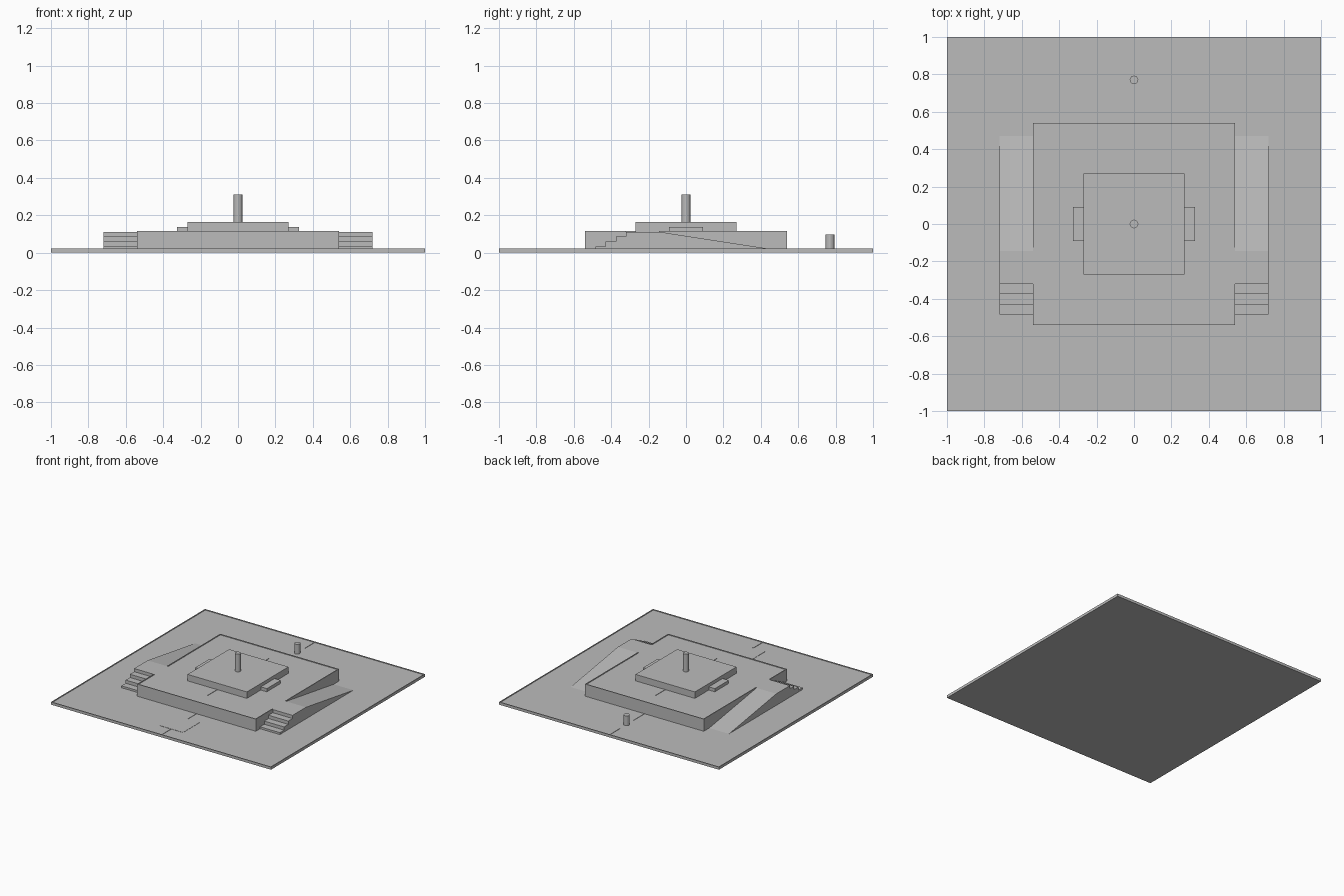
import bpy
import bmesh

old = bpy.data.objects.get("Cube")
if old:
    bpy.data.objects.remove(old)

grey = bpy.data.materials.new("plain_grey")
grey.use_nodes = True
colour = (0.5, 0.5, 0.5, 1)
grey.diffuse_color = colour
grey.node_tree.nodes["Principled BSDF"].inputs["Base Color"].default_value = colour


def finish(name, bm):
    bmesh.ops.recalc_face_normals(bm, faces=bm.faces[:])
    mesh = bpy.data.meshes.new(name)
    bm.to_mesh(mesh)
    bm.free()
    mesh.materials.append(grey)
    obj = bpy.data.objects.new(name, mesh)
    bpy.context.collection.objects.link(obj)
    return obj


def box(name, x0, x1, y0, y1, z0, z1):
    bm = bmesh.new()
    bmesh.ops.create_cube(bm, size=1)
    for v in bm.verts:
        v.co.x = x1 if v.co.x > 0 else x0
        v.co.y = y1 if v.co.y > 0 else y0
        v.co.z = z1 if v.co.z > 0 else z0
    return finish(name, bm)


def post(name, y, z0, z1, radius=0.023):
    bm = bmesh.new()
    bmesh.ops.create_cone(bm, cap_ends=True, segments=16, radius1=radius,
                          radius2=radius, depth=z1 - z0)
    bmesh.ops.translate(bm, verts=bm.verts[:], vec=(0, y, (z0 + z1) / 2))
    return finish(name, bm)


def side_profile(name, points, x0, x1):
    """Extrude a (y, z) outline across x."""
    bm = bmesh.new()
    face = bm.faces.new([bm.verts.new((x0, y, z)) for y, z in points])
    out = bmesh.ops.extrude_face_region(bm, geom=[face])
    moved = [g for g in out["geom"] if isinstance(g, bmesh.types.BMVert)]
    bmesh.ops.translate(bm, verts=moved, vec=(x1 - x0, 0, 0))
    return finish(name, bm)


GROUND, DECK, LIP, EDGE = 0.017, 0.112, 0.005, 0.007
HALF, OUTER = 0.54, 0.72

# Ground slab and the two central tiers
box("ground_slab", -1, 1, -1, 1, 0, GROUND)
box("main_platform", -HALF, HALF, -HALF, HALF, GROUND, DECK)
box("upper_platform", -0.27, 0.27, -0.27, 0.27, DECK, 0.165)

# Low rims along the front and back edges
for label, half, z in (("ground", 1, GROUND), ("platform", HALF, DECK)):
    for end, s in (("front", -1), ("back", 1)):
        y0, y1 = sorted((s * half, s * (half - EDGE)))
        box(f"{label}_{end}_rim", -half, half, y0, y1, z, z + LIP)

# Steps, landing and ramp form one outline on each side
steps = [(-0.485, GROUND)]
for i, z in enumerate((0.033, 0.059, 0.086, DECK)):
    y = -0.485 + i * 0.055
    steps += [(y, steps[-1][1]), (y, z)] if i else [(y, z)]
outline = steps + [(-0.145, DECK), (0.47, GROUND)]

for side, s in (("right", -1), ("left", 1)):
    def span(a, b):
        return sorted((s * a, s * b))
    side_profile(f"{side}_steps_and_ramp", outline, *span(HALF, OUTER))
    box(f"{side}_ledge", *span(0.27, 0.325), -0.09, 0.09, DECK, 0.138)
    box(f"{side}_ground_rim", *span(1 - EDGE, 1), EDGE - 1, 1 - EDGE, GROUND, GROUND + LIP)
    # The platform rim is open at the landing
    for part, y0, y1 in (("front", EDGE - HALF, -0.32), ("back", -0.145, HALF - EDGE)):
        box(f"{side}_platform_{part}_rim", *span(HALF - EDGE, HALF), y0, y1, DECK, DECK + LIP)

# Posts
post("centre_post", 0, 0.165, 0.31)
post("back_post", 0.77, GROUND, 0.097)

# Thin centre line markings
for i, (y0, y1, z) in enumerate((
        (EDGE - 1, -0.87, GROUND), (-0.66, -HALF, GROUND), (-0.4, -0.27, DECK),
        (0.27, 0.4, DECK), (HALF, 0.68, GROUND), (0.86, 1 - EDGE, GROUND))):
    box(f"centre_line_{i + 1}", -0.003, 0.003, y0, y1, z, z + 0.003)

# Floor plate by the front entrance
box("front_floor_plate", -0.11, 0.11, -0.87, -0.66, GROUND, GROUND + 0.002)
